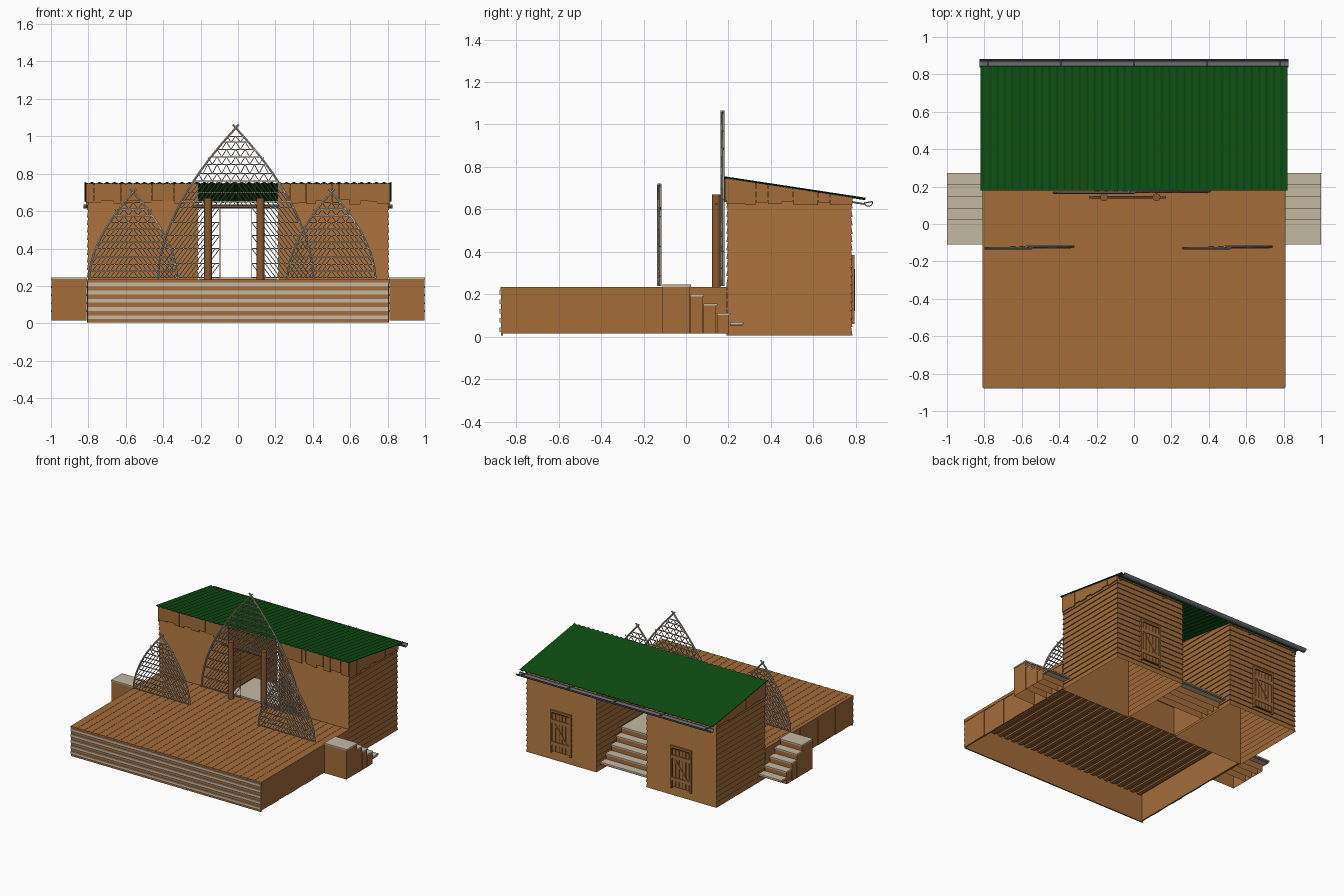
import bpy, bmesh, math, random
from mathutils import Vector

if "Cube" in bpy.data.objects:
    bpy.data.objects.remove(bpy.data.objects["Cube"])

random.seed(4)


def material(name, r, g, b):
    m = bpy.data.materials.new(name)
    m.diffuse_color = (r, g, b, 1)
    m.use_nodes = True
    m.node_tree.nodes["Principled BSDF"].inputs["Base Color"].default_value = m.diffuse_color
    return m


BROWN = material("brown wood", 0.366, 0.150, 0.042)
POST = material("dark wood", 0.25, 0.10, 0.03)
PALE = material("pale wood", 0.56, 0.48, 0.36)
STICK = material("weathered sticks", 0.46, 0.41, 0.33)
GREEN = material("green sheet", 0.0045, 0.075, 0.006)
GREY = material("grey metal", 0.13, 0.135, 0.15)
DARK = material("dark gap", 0.06, 0.025, 0.008)


def finish(name, bm, mat):
    me = bpy.data.meshes.new(name)
    bm.to_mesh(me)
    bm.free()
    me.materials.append(mat)
    ob = bpy.data.objects.new(name, me)
    bpy.context.collection.objects.link(ob)
    return ob


def box(bm, x0, x1, y0, y1, z0, z1, bottom=True):
    v = [bm.verts.new((x, y, z)) for z in (z0, z1) for x, y in ((x0, y0), (x1, y0), (x1, y1), (x0, y1))]
    faces = [(4, 5, 6, 7)] + [(i, (i + 1) % 4, (i + 1) % 4 + 4, i + 4) for i in range(4)]
    if bottom:
        faces.append((3, 2, 1, 0))
    for f in faces:
        bm.faces.new([v[i] for i in f])


def stick(bm, a, b, r, sides=4):
    a, b = Vector(a), Vector(b)
    d = (b - a).normalized()
    u = d.cross(Vector((0, 1, 0)) if abs(d.y) < 0.9 else Vector((1, 0, 0))).normalized()
    w = d.cross(u)
    rings = []
    for p in (a, b):
        rings.append([bm.verts.new(p + r * (math.cos(t) * u + math.sin(t) * w))
                      for t in (2 * math.pi * (k + 0.5) / sides for k in range(sides))])
    for k in range(sides):
        j = (k + 1) % sides
        bm.faces.new((rings[0][k], rings[0][j], rings[1][j], rings[1][k]))
    bm.faces.new(rings[0][::-1])
    bm.faces.new(rings[1])


SLOPE = 0.1 / 0.66


def roof_z(y):
    return 0.752 - SLOPE * (y - 0.18)


def clip_to_roof(bm):
    bmesh.ops.bisect_plane(bm, geom=bm.verts[:] + bm.edges[:] + bm.faces[:], plane_co=(0, 0.18, 0.748),
                           plane_no=(0, SLOPE, 1), clear_outer=True)


# Stage deck: boards running front to back, alternate thickness
bm = bmesh.new()
n = 54
for i in range(n):
    x = -0.81 + 1.62 * i / n
    box(bm, x, x + 1.62 / n, -0.875, 0.19, 0.212 if i % 2 else 0.224, 0.235 if i % 2 else 0.2335)
finish("stage_deck", bm, BROWN)

# Stage skirt: side boards, back and front panels
bm = bmesh.new()
for s in (-1, 1):
    for i in range(10):
        y = -0.87 + 0.106 * i
        o = 0.805 + 0.003 * (i % 2)
        xs = sorted((s * o, s * 0.795))
        box(bm, *xs, y, y + 0.106, 0.015, 0.225)
box(bm, -0.805, 0.805, -0.872, -0.862, 0.005, 0.225)
finish("stage_skirt", bm, BROWN)

bm = bmesh.new()
for i in range(5):
    z = 0.022 + 0.044 * i
    box(bm, -0.805, 0.805, -0.88, -0.872, z, z + 0.021)
finish("stage_front_slats", bm, PALE)

# Two huts with lapped siding, open underneath, cut to the roof slope
for side, x0, x1 in (("left", -0.808, -0.21), ("right", 0.21, 0.808)):
    bm = bmesh.new()
    prev = None
    for row in range(20):
        for z, o in ((0.005 + 0.04 * row, 0), (0.045 + 0.04 * row, 0.007)):
            ring = [bm.verts.new(p) for p in ((x0 + o, 0.19 + o, z), (x1 - o, 0.19 + o, z),
                                              (x1 - o, 0.785 - o, z), (x0 + o, 0.785 - o, z))]
            if prev:
                for k in range(4):
                    j = (k + 1) % 4
                    bm.faces.new((prev[k], prev[j], ring[j], ring[k]))
            prev = ring
    clip_to_roof(bm)
    finish(side + "_hut_walls", bm, BROWN)

    # Ragged vertical boards under the eaves
    bm = bmesh.new()
    x = x0
    while x < x1 - 0.001:
        e = min(x + random.uniform(0.03, 0.07), x1)
        box(bm, x, e - 0.001, 0.184 - random.uniform(0, 0.003), 0.192, random.uniform(0.635, 0.66), 0.8)
        x = e
    ox = sorted((math.copysign(0.804, x0), math.copysign(0.813, x0)))
    y = 0.19
    while y < 0.784:
        e = min(y + random.uniform(0.05, 0.09), 0.785)
        box(bm, *ox, y, e - 0.001, random.uniform(0.62, 0.635), 0.8)
        y = e
    clip_to_roof(bm)
    finish(side + "_eave_boards", bm, BROWN)

    # Braced plank door in the back wall
    c = math.copysign(0.51, x0)
    bm = bmesh.new()
    box(bm, c - 0.08, c + 0.08, 0.775, 0.787, 0.07, 0.37)
    finish(side + "_door_recess", bm, DARK)
    bm = bmesh.new()
    for i in range(5):
        px = c - 0.07 + 0.0285 * i
        box(bm, px, px + 0.024, 0.78, 0.791, 0.078, 0.362)
    for z in (0.12, 0.29):
        box(bm, c - 0.075, c + 0.075, 0.79, 0.796, z, z + 0.028)
    stick(bm, (c - 0.055, 0.79, 0.145), (c + 0.055, 0.79, 0.293), 0.009)
    for s in (-1, 1):
        box(bm, c + s * 0.082 - 0.007, c + s * 0.082 + 0.007, 0.78, 0.795, 0.06, 0.38)
    box(bm, c - 0.089, c + 0.089, 0.78, 0.795, 0.37, 0.385)
    finish(side + "_door", bm, BROWN)

# Corrugated lean-to roof
bm = bmesh.new()
cols = 41 * 6
rows = []
for y in (0.18, 0.845):
    rows.append([bm.verts.new((-0.82 + 1.64 * i / cols, y, roof_z(y) + 0.004 * math.cos(math.pi * i / 3)))
                 for i in range(cols + 1)])
for i in range(cols):
    bm.faces.new((rows[0][i], rows[0][i + 1], rows[1][i + 1], rows[1][i]))
roof = finish("roof", bm, GREEN)
roof.modifiers.new("thickness", "SOLIDIFY").thickness = 0.004

# Half-round gutter with brackets
bm = bmesh.new()
arc = [(0.86 + r * math.cos(a), 0.635 + r * math.sin(a))
       for r, order in ((0.022, range(9)), (0.018, range(8, -1, -1)))
       for a in (math.pi + math.pi * k / 8 for k in order)]
ends = [[bm.verts.new((x, y, z)) for y, z in arc] for x in (-0.825, 0.825)]
for k in range(len(arc)):
    j = (k + 1) % len(arc)
    bm.faces.new((ends[0][k], ends[0][j], ends[1][j], ends[1][k]))
bm.faces.new(ends[0][::-1])
bm.faces.new(ends[1])
for i in range(5):
    x = -0.78 + 0.39 * i
    stick(bm, (x, 0.78, 0.635), (x, 0.842, 0.625), 0.006)
    stick(bm, (x, 0.842, 0.63), (x, 0.88, 0.637), 0.004)
bmesh.ops.recalc_face_normals(bm, faces=bm.faces[:])
finish("gutter", bm, GREY)


# Stairs going down towards the back
def stairs(name, x0, x1, y0, landing):
    body, tread = bmesh.new(), bmesh.new()
    y = y0
    for i, z in enumerate((0.245, 0.2, 0.156, 0.112, 0.07)):
        e = y + (landing if i == 0 else 0.0625)
        box(body, x0 + 0.003, x1 - 0.003, y, e - 0.004, 0.05 if i == 4 else 0.015, z - 0.009, False)
        box(tread, x0, x1, y, e + 0.003, z - 0.01, z)
        y = e
    finish(name + "_body", body, BROWN)
    finish(name + "_treads", tread, PALE)


stairs("left_stairs", -1.0, -0.808, -0.11, 0.13)
stairs("right_stairs", 0.808, 1.0, -0.11, 0.13)
stairs("back_stairs", -0.207, 0.207, 0.192, 0.30)

# Entrance posts with a thin cross rail
bm = bmesh.new()
for x in (-0.16, 0.12):
    stick(bm, (x, 0.143, 0.23), (x, 0.143, 0.67), 0.021, 16)
stick(bm, (-0.24, 0.143, 0.625), (0.17, 0.143, 0.625), 0.006, 8)
posts = finish("entrance_posts", bm, POST)
for p in posts.data.polygons:
    p.use_smooth = len(p.vertices) == 4


# Curved triangular stick screens
def screen(name, cx, y, half, z0, height, levels, opening=0, open_top=0):
    bm = bmesh.new()
    r = 0.003

    def width(z):
        return half * (1 - max(0, min(1, (z - z0) / height)) ** 1.8)

    for s in (-1, 1):
        # bent outer rail, crossing slightly at the tip
        pts = [(cx + s * width(z0 + height * k / 10), y + 0.004 * s, z0 + height * k / 10) for k in range(11)]
        pts.append((cx - s * 0.016, y + 0.004 * s, z0 + height + 0.018))
        for a, b in zip(pts, pts[1:]):
            stick(bm, a, b, 0.0065, 6)
        if opening:
            stick(bm, (cx + s * opening, y, z0), (cx + s * opening, y, open_top), r)
        for i, (za, zb) in enumerate(zip(levels, levels[1:] + [z0 + height])):
            gap = opening if za < open_top - 0.001 else 0
            stick(bm, (cx + s * gap, y, za), (cx + s * width(za), y, za), 0.004)
            if i == len(levels) - 1:
                continue
            # herringbone below, zigzag near the top
            dz = zb - za
            upper = za >= z0 + 0.62 * height
            pitch = 0.05 if upper else 0.024
            for k in range(40):
                x = gap + pitch * k
                if x > width(zb):
                    break
                run = min(pitch / 2 if upper else dz * 0.75, 0.09)
                if x + run < width(za):
                    stick(bm, (cx + s * (x + run), y - 0.004, za), (cx + s * x, y - 0.004, zb), r)
                if upper and x + run < width(zb):
                    stick(bm, (cx + s * (x + run), y + 0.004, za), (cx + s * (x + 2 * run), y + 0.004, zb), r)
    finish(name, bm, STICK)


small = [0.245, 0.28, 0.315, 0.355, 0.40, 0.435, 0.47, 0.505, 0.54, 0.575, 0.61, 0.645]
screen("left_screen", -0.56, -0.125, 0.235, 0.24, 0.46, small)
screen("right_screen", 0.50, -0.125, 0.235, 0.24, 0.46, small)
screen("centre_screen", -0.012, 0.172, 0.415, 0.24, 0.805,
       [0.245, 0.32, 0.40, 0.47, 0.54, 0.62, 0.65, 0.70, 0.76, 0.80, 0.85, 0.89, 0.93, 0.97, 1.0],
       0.085, 0.62)
